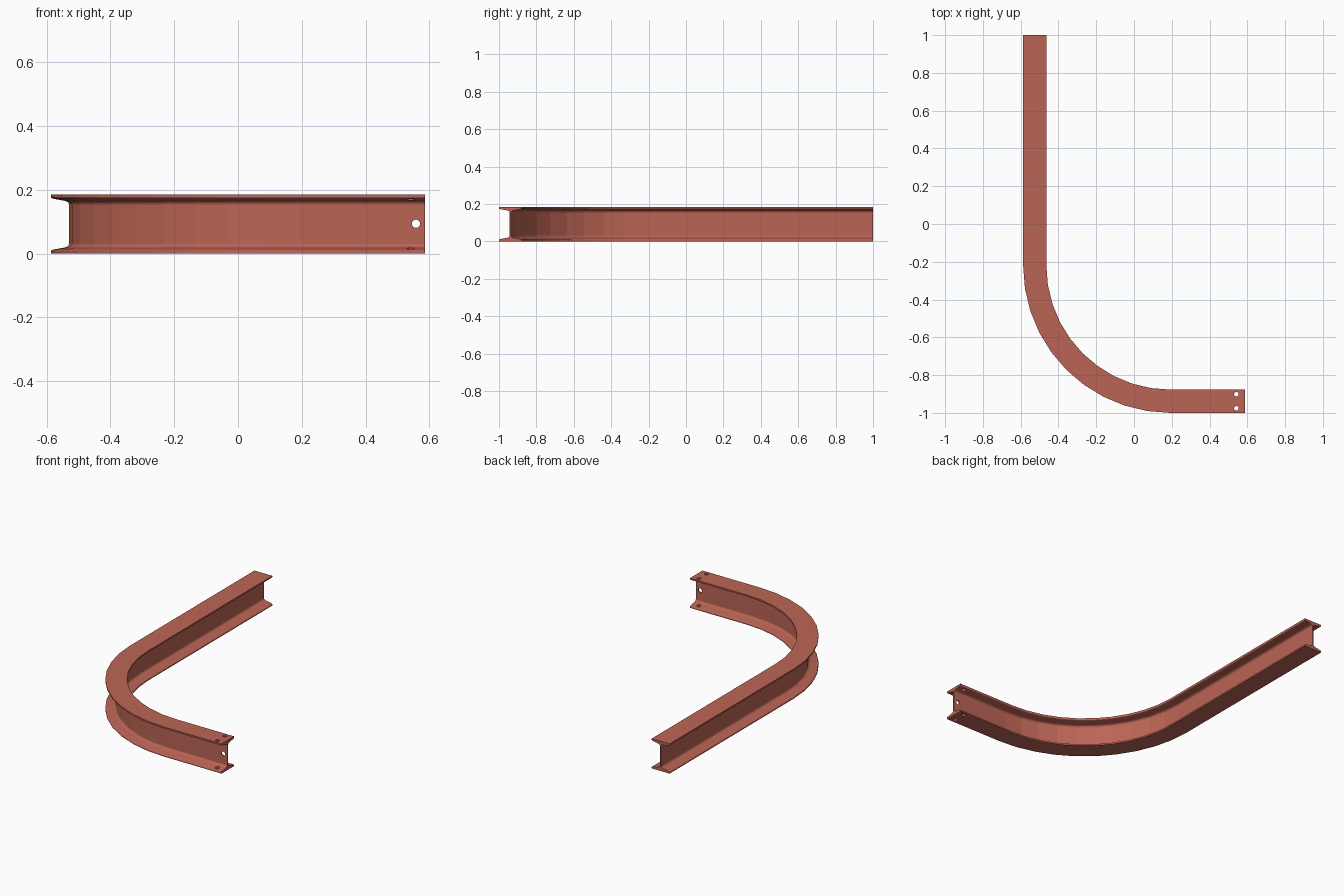
import bpy, bmesh
from math import sin, cos, pi, radians
from mathutils import Vector, Matrix

if "Cube" in bpy.data.objects:
    bpy.data.objects.remove(bpy.data.objects["Cube"])

H, HALF_W, HALF_WEB = 0.185, 0.0615, 0.004
CX, CY, R = 0.193, -0.22, 0.7185      # bend centre and centreline radius
X_END, Y_END, STEPS = 0.587, 1.0, 10

# I-section: one quarter (tapered flange, rounded toe and root), then mirrored
quarter = [(HALF_W, 0), (HALF_W, 0.008), (HALF_W - 0.0015, 0.0105), (HALF_W - 0.005, 0.0122),
           (0.017, 0.0195), (0.011, 0.0215), (0.0065, 0.025), (HALF_WEB, 0.031)]
right = quarter + [(u, H - z) for u, z in reversed(quarter)]
profile = right + [(-u, z) for u, z in reversed(right)]

# Path stations: (origin, outward direction)
stations = [(Vector((CX, Y_END, 0)), Vector((-1, 0, 0)))]
for i in range(STEPS + 1):
    a = pi / 2 * i / STEPS
    stations.append((Vector((CX, CY, 0)), Vector((-cos(a), -sin(a), 0))))
stations.append((Vector((X_END, CY, 0)), Vector((0, -1, 0))))

# Sweep the section along the path
bm = bmesh.new()
rings = [[bm.verts.new(o + d * (R + u) + Vector((0, 0, z))) for u, z in profile]
         for o, d in stations]
n = len(profile)
for a, b in zip(rings, rings[1:]):
    for j in range(n):
        k = (j + 1) % n
        bm.faces.new((a[j], a[k], b[k], b[j]))
bm.faces.new(rings[0])
bm.faces.new(rings[-1])
bmesh.ops.recalc_face_normals(bm, faces=bm.faces)
mesh = bpy.data.meshes.new("curved_beam")
bm.to_mesh(mesh)
bm.free()
beam = bpy.data.objects.new("curved_beam", mesh)
bpy.context.collection.objects.link(beam)

mat = bpy.data.materials.new("red_oxide_paint")
mat.diffuse_color = (0.50, 0.13, 0.09, 1)
mat.use_nodes = True
mat.node_tree.nodes["Principled BSDF"].inputs["Base Color"].default_value = mat.diffuse_color
mesh.materials.append(mat)

# Bolt holes: two through both flanges, one through the web
y_mid = CY - R
cut = bmesh.new()


def hole(pos, radius, depth, rot=0):
    bmesh.ops.create_cone(cut, cap_ends=True, segments=16, radius1=radius, radius2=radius,
                          depth=depth,
                          matrix=Matrix.Translation(pos) @ Matrix.Rotation(rot, 4, 'X'))


for side in (-1, 1):
    for z in (0, H):
        hole((0.542, y_mid + side * 0.037, z), 0.012, 0.06)
hole((0.558, y_mid, 0.094), 0.013, 0.06, radians(90))
cut_mesh = bpy.data.meshes.new("hole_cutter")
cut.to_mesh(cut_mesh)
cut.free()
cutter = bpy.data.objects.new("hole_cutter", cut_mesh)
bpy.context.collection.objects.link(cutter)

mod = beam.modifiers.new("bolt_holes", 'BOOLEAN')
mod.operation, mod.solver, mod.object = 'DIFFERENCE', 'EXACT', cutter
bpy.context.view_layer.objects.active = beam
beam.select_set(True)
bpy.ops.object.modifier_apply(modifier=mod.name)
bpy.data.objects.remove(cutter)
